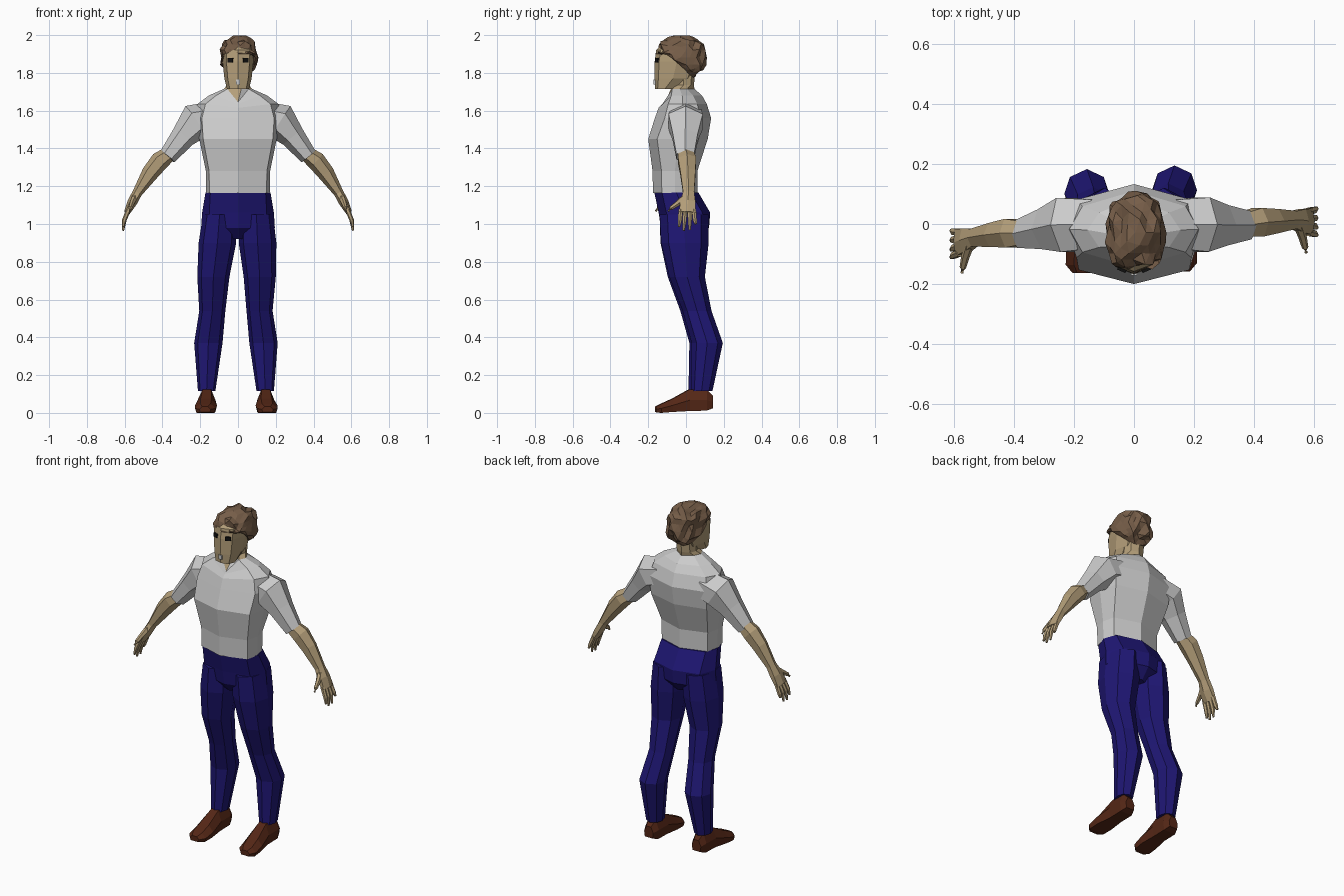
import bpy, bmesh, math, random
from mathutils import Vector

if "Cube" in bpy.data.objects:
    bpy.data.objects.remove(bpy.data.objects["Cube"])

random.seed(4)

def material(name, rgb):
    m = bpy.data.materials.new(name)
    m.diffuse_color = (*rgb, 1)
    m.use_nodes = True
    m.node_tree.nodes["Principled BSDF"].inputs["Base Color"].default_value = m.diffuse_color
    return m

SKIN = material("skin", (.45, .34, .19))
HAIR = material("brown_hair", (.18, .11, .065))
BLUE = material("blue_cloth", (.013, .008, .17))
LEATHER = material("brown_leather", (.09, .02, .008))
BLACK = material("black", (.005, .005, .005))

def finish(name, bm, mat=None):
    bmesh.ops.recalc_face_normals(bm, faces=bm.faces)
    me = bpy.data.meshes.new(name)
    bm.to_mesh(me)
    bm.free()
    ob = bpy.data.objects.new(name, me)
    bpy.context.collection.objects.link(ob)
    if mat:
        me.materials.append(mat)
    return ob

def loft(name, rings, mat=None):
    """Skin a stack of equal point rings and cap both ends."""
    bm = bmesh.new()
    vs = [[bm.verts.new(p) for p in r] for r in rings]
    n = len(rings[0])
    for a, b in zip(vs, vs[1:]):
        for i in range(n):
            j = (i + 1) % n
            bm.faces.new((a[i], a[j], b[j], b[i]))
    bm.faces.new(vs[0])
    bm.faces.new(vs[-1])
    return finish(name, bm, mat)

def ring(z, w, yf, yb, fx=.75, fy=.7, drop=0, cx=0):
    """Eight-point body section with a ridge at front and back."""
    c, h = (yf + yb) / 2, (yb - yf) / 2
    p = [(0, yf, z - drop), (fx * w, c - fy * h, z), (w, c, z), (fx * w, c + fy * h, z),
         (0, yb, z), (-fx * w, c + fy * h, z), (-w, c, z), (-fx * w, c - fy * h, z)]
    return [(x + cx, y, zz) for x, y, zz in p]

def limb(name, stations, mat=None):
    """Six-sided tube; each station is centre, half depth, half thickness."""
    pts = [Vector(s[0]) for s in stations]
    rings = []
    for i, (c, a, b) in enumerate(stations):
        d = (pts[min(i + 1, len(pts) - 1)] - pts[max(i - 1, 0)]).normalized()
        u = Vector((0, 1, 0)) if abs(d.y) < .7 else Vector((0, 0, 1))
        u = (u - d * u.dot(d)).normalized()
        v = d.cross(u)
        rings.append([pts[i] + u * a * 1.1 * math.cos(t) + v * b * math.sin(t)
                      for t in [math.radians(30 + 60 * k) for k in range(6)]])
    return loft(name, rings, mat)

def box(name, loc, size, mat=None, rz=0):
    bm = bmesh.new()
    bmesh.ops.create_cube(bm, size=1)
    for v in bm.verts:
        v.co = Vector(v.co[k] * size[k] for k in range(3))
    ob = finish(name, bm, mat)
    ob.location, ob.rotation_euler.z = loc, rz
    return ob

# Shirt body with V neckline
collar = ring(1.715, .075, -.112, .045, .75, .5, .07)
loft("shirt", [
    ring(1.165, .168, -.175, .06, .9, .6),
    ring(1.28, .17, -.177, .06, .9, .6),
    ring(1.45, .205, -.2, .115, .9, .7),
    ring(1.56, .225, -.165, .133, .85, .65),
    ring(1.635, .215, -.145, .11, .8, .6, .02),
    ring(1.68, .155, -.125, .085, .75, .55, .045),
    collar])

# Neck and head
loft("neck", [collar, ring(1.735, .058, -.07, .042), ring(1.82, .058, -.07, .05)], SKIN)
loft("head", [
    ring(1.715, .058, -.163, -.06, .75, .75),
    ring(1.77, .072, -.168, .03, .75, .78),
    ring(1.86, .082, -.166, .07, .75, .8),
    ring(1.92, .083, -.158, .08, .75, .8),
    ring(1.96, .06, -.12, .05, .75, .7)], SKIN)
for s in (-1, 1):
    box("eye", (s * .04, -.151, 1.867), (.03, .014, .022), BLACK, s * .4)
box("mouth", (0, -.166, 1.752), (.02, .01, .025))

# Tousled hair with a hairline rising toward the face
bm = bmesh.new()
bmesh.ops.create_icosphere(bm, subdivisions=3, radius=1)
for v in bm.verts:
    q = Vector(math.copysign(abs(c) ** .8, c) for c in v.co) * random.uniform(.86, 1.07)
    p = Vector((.005 + q.x * .1, -.028 + q.y * .132, 1.882 + q.z * .115))
    t = min(max((p.y + .1) / .14, 0), 1)
    line = 1.905 - .15 * t ** 1.3 + random.uniform(-.012, .012)
    p.z = min(max(p.z, line), 2.0)
    v.co = p
finish("hair", bm, HAIR)

# Trouser seat
loft("trouser_seat", [
    ring(1.168, .172, -.168, .065, .85, .65),
    ring(1.06, .19, -.145, .128, .8, .7),
    ring(.98, .195, -.132, .122, .75, .7),
    ring(.92, .07, -.08, .07)], BLUE)

# Legs: z, inner x, outer x, front y, back y
LEG = [(1.05, .01, .185, -.14, .12), (.9, .004, .203, -.132, .12), (.72, .03, .2, -.088, .1),
       (.54, .045, .183, -.018, .135), (.37, .06, .21, .03, .195), (.115, .098, .19, .025, .14)]
# Shoes: y, half width, sole z, top z
SHOE = [(.143, .03, .025, .09), (.11, .045, .012, .125), (.02, .045, .01, .125),
        (-.07, .058, .005, .075), (-.13, .055, 0, .048), (-.158, .03, .004, .034)]
for side, s, shift, dy in (("right", 1, 0, 0), ("left", -1, .022, -.012)):
    rings = []
    for z, xi, xo, yf, yb in LEG:
        k = min(max((1.0 - z) / .4, 0), 1)
        e = shift * k
        rings.append(ring(z, (xo - xi) / 2, yf + dy * k, yb + dy * k, .75, .68,
                          0, s * ((xi + xo) / 2 + e)))
    loft(side + "_trouser_leg", rings, BLUE)
    rings = []
    for y, w, lo, hi in SHOE:
        cx = s * (.147 + shift * .8 + max(0, -y) * .06)
        m = lo + (hi - lo) * .5
        rings.append([(cx + w * a, y + dy * .5, zz) for a, zz in
                      ((-.85, lo), (.85, lo), (1, m), (.5, hi), (-.5, hi), (-1, m))])
    loft(side + "_shoe", rings, LEATHER)

# Arms; lean swings the outer part toward the front
SLEEVE = [((.13, 0, 1.565), .085, .085), ((.225, -.002, 1.542), .095, .098),
          ((.29, -.004, 1.462), .07, .066), ((.374, -.004, 1.356), .049, .047)]
FOREARM = [((.36, -.003, 1.374), .04, .04), ((.413, .006, 1.335), .05, .05),
           ((.465, .01, 1.27), .042, .045), ((.533, .014, 1.165), .031, .026),
           ((.56, .01, 1.115), .042, .026), ((.588, .008, 1.06), .046, .016)]
FINGERS = [(-.028, -.037, .985), (-.004, -.012, .965), (.02, .02, .968), (.042, .052, 1.0)]
for side, s, lean in (("right", 1, 0), ("left", -1, -.19)):
    def pose(stations):
        return [((s * c[0], c[1] + lean * max(0, c[0] - .22), c[2]), a, b) for c, a, b in stations]
    limb(side + "_sleeve", pose(SLEEVE))
    limb(side + "_forearm", pose(FOREARM), SKIN)
    for y0, y1, z1 in FINGERS:
        limb(side + "_finger", pose([((.58, y0, 1.075), .012, .013),
                                     ((.602, (y0 + y1) / 2, 1.02), .011, .012),
                                     ((.609, y1, z1), .006, .006)]), SKIN)
    limb(side + "_thumb", pose([((.548, -.005, 1.14), .018, .017),
                                ((.562, -.045, 1.108), .014, .014),
                                ((.57, -.078, 1.085), .011, .011),
                                ((.573, -.094, 1.068), .006, .006)]), SKIN)
